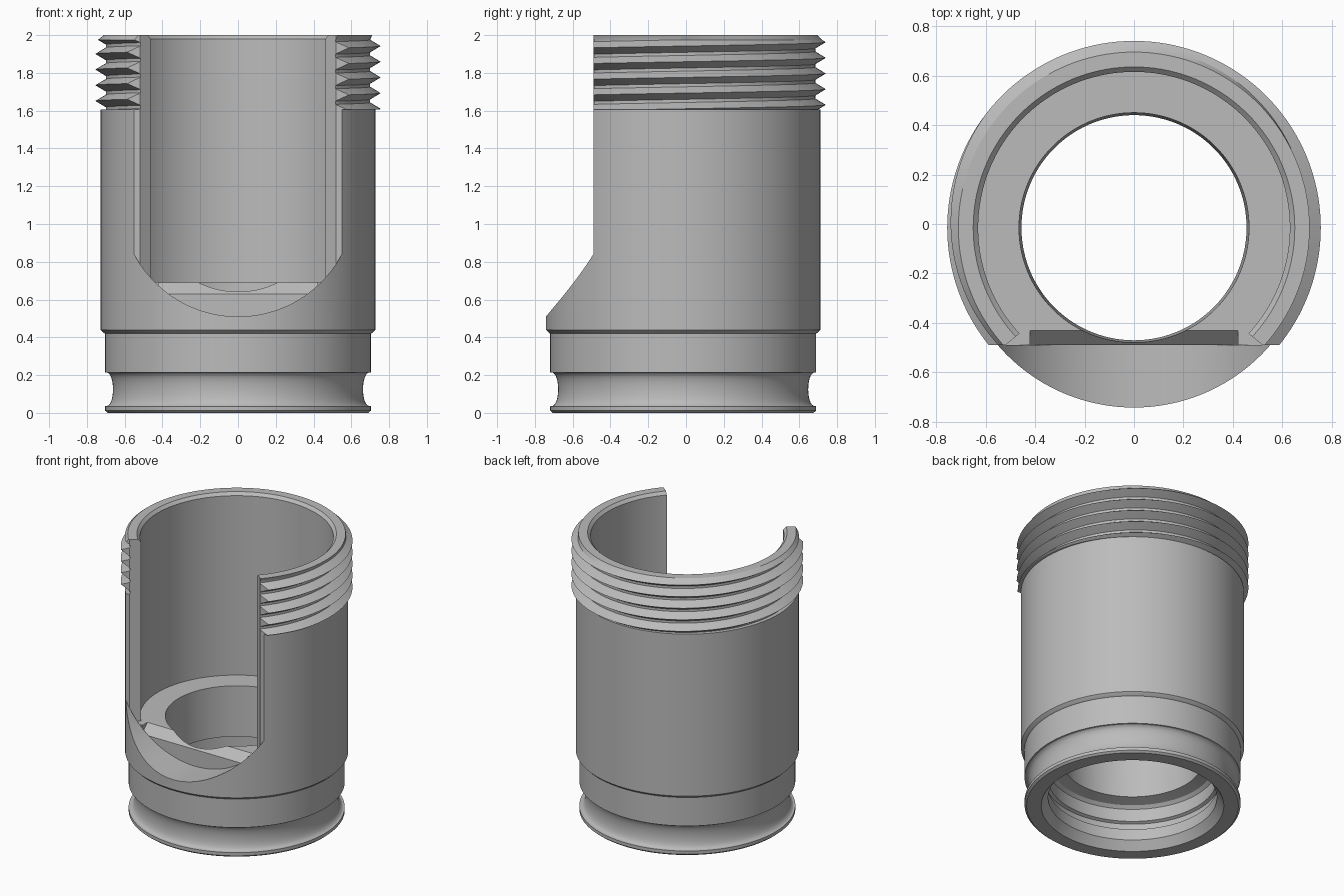
import bpy, bmesh, math

if "Cube" in bpy.data.objects:
    bpy.data.objects.remove(bpy.data.objects["Cube"], do_unlink=True)

AXIS_Y = -0.015
SEGMENTS = 144
PITCH, CREST, ROOT = 0.083, 0.755, 0.70
THREAD_LOW, THREAD_HIGH = 1.605, 1.975

metal = bpy.data.materials.new("grey metal")
metal.use_nodes = True
grey = (0.5, 0.5, 0.5, 1)
metal.diffuse_color = grey
metal.node_tree.nodes["Principled BSDF"].inputs["Base Color"].default_value = grey


def make_object(name, bm):
    bmesh.ops.recalc_face_normals(bm, faces=bm.faces)
    mesh = bpy.data.meshes.new(name)
    bm.to_mesh(mesh)
    bm.free()
    mesh.materials.append(metal)
    obj = bpy.data.objects.new(name, mesh)
    bpy.context.collection.objects.link(obj)
    return obj


def prism(name, outline, place, start, end):
    """Extrude a 2D outline; place(a, b, depth) maps it into space."""
    bm = bmesh.new()
    ends = [[bm.verts.new(place(a, b, d)) for a, b in outline] for d in (start, end)]
    n = len(outline)
    bm.faces.new(ends[0])
    bm.faces.new(ends[1])
    for i in range(n):
        j = (i + 1) % n
        bm.faces.new((ends[0][i], ends[0][j], ends[1][j], ends[1][i]))
    return make_object(name, bm)


def thread_radius(z, turn):
    f = ((z - 1.61) / PITCH - turn) % 1.0
    rise = min(1.0, min(f, 1.0 - f) / 0.4)
    return CREST + (ROOT - CREST) * rise


def thread_rows(turn):
    rows = []
    for k in range(-2, 7):
        for f in (0.0, 0.4, 0.6):
            z = 1.61 + PITCH * (turn + k + f)
            z = min(max(z, THREAD_LOW), THREAD_HIGH)
            rows.append((thread_radius(z, turn), z))
    return rows


# Turned section: foot, rounded groove, collar, body, thread, rim, bore, socket
groove = [(0.704 - 0.042 * math.sin(math.pi * i / 14) ** 0.75, 0.125 - 0.09 * math.cos(math.pi * i / 14))
          for i in range(15)]
outside = [(0.69, 0), (0.704, 0.012)] + groove + [
    (0.704, 0.42), (0.712, 0.425), (0.727, 0.44), (0.727, THREAD_LOW)]
inside = [(0.71, 2), (0.65, 2), (0.63, 1.98), (0.63, 0.69), (0.465, 0.69),
          (0.455, 0.33), (0.53, 0.31), (0.55, 0.29), (0.55, 0.2), (0.57, 0.19),
          (0.57, 0.15), (0.55, 0.14), (0.55, 0.06), (0.595, 0)]

bm = bmesh.new()
columns = []
for s in range(SEGMENTS + 1):
    turn = s / SEGMENTS - 0.25
    angle = turn * math.tau
    section = outside + thread_rows(turn) + inside
    columns.append([bm.verts.new((r * math.cos(angle), AXIS_Y + r * math.sin(angle), z))
                    for r, z in section])
for left, right in zip(columns, columns[1:]):
    n = len(left)
    for i in range(n):
        j = (i + 1) % n
        bm.faces.new((left[i], right[i], right[j], left[j]))
bmesh.ops.remove_doubles(bm, verts=bm.verts, dist=0.00005)
body = make_object("threaded_sleeve", bm)

# Front window with a round bottom
R, top, half = 0.623, 2.1, math.asin(0.55 / 0.623)
arc = [(R * math.sin(a), 0.51 + R - R * math.cos(a))
       for a in (half * (i / 20 - 1) for i in range(41))]
window = [(-0.9, top), (-0.9, arc[0][1])] + arc + [(0.9, arc[-1][1]), (0.9, top)]
cutters = [prism("window_cutter", window, lambda x, z, y: (x, y, z), -1, -0.49)]

# Bevelled inner edges of the window
side = [(0.3, -0.4), (0.46, -0.44), (0.52, -0.49)]
jambs = side + [(-x, y) for x, y in reversed(side)]
cutters.append(prism("jamb_cutter", jambs, lambda x, y, z: (x, y, z), 0.692, top))

# Sloped sill in front of the ledge
sill = [(-0.43, 0.69), (-0.49, 0.63), (-0.49, 0.72), (-0.43, 0.72)]
cutters.append(prism("sill_cutter", sill, lambda y, z, x: (x, y, z), -0.42, 0.42))

bpy.ops.object.select_all(action="DESELECT")
bpy.context.view_layer.objects.active = body
body.select_set(True)
for cutter in cutters:
    cutter.hide_render = True
    mod = body.modifiers.new(cutter.name, "BOOLEAN")
    mod.operation = "DIFFERENCE"
    mod.solver = "EXACT"
    mod.object = cutter
    bpy.ops.object.modifier_apply(modifier=mod.name)
    bpy.data.objects.remove(cutter, do_unlink=True)

bpy.ops.object.shade_smooth_by_angle(angle=math.radians(25))
